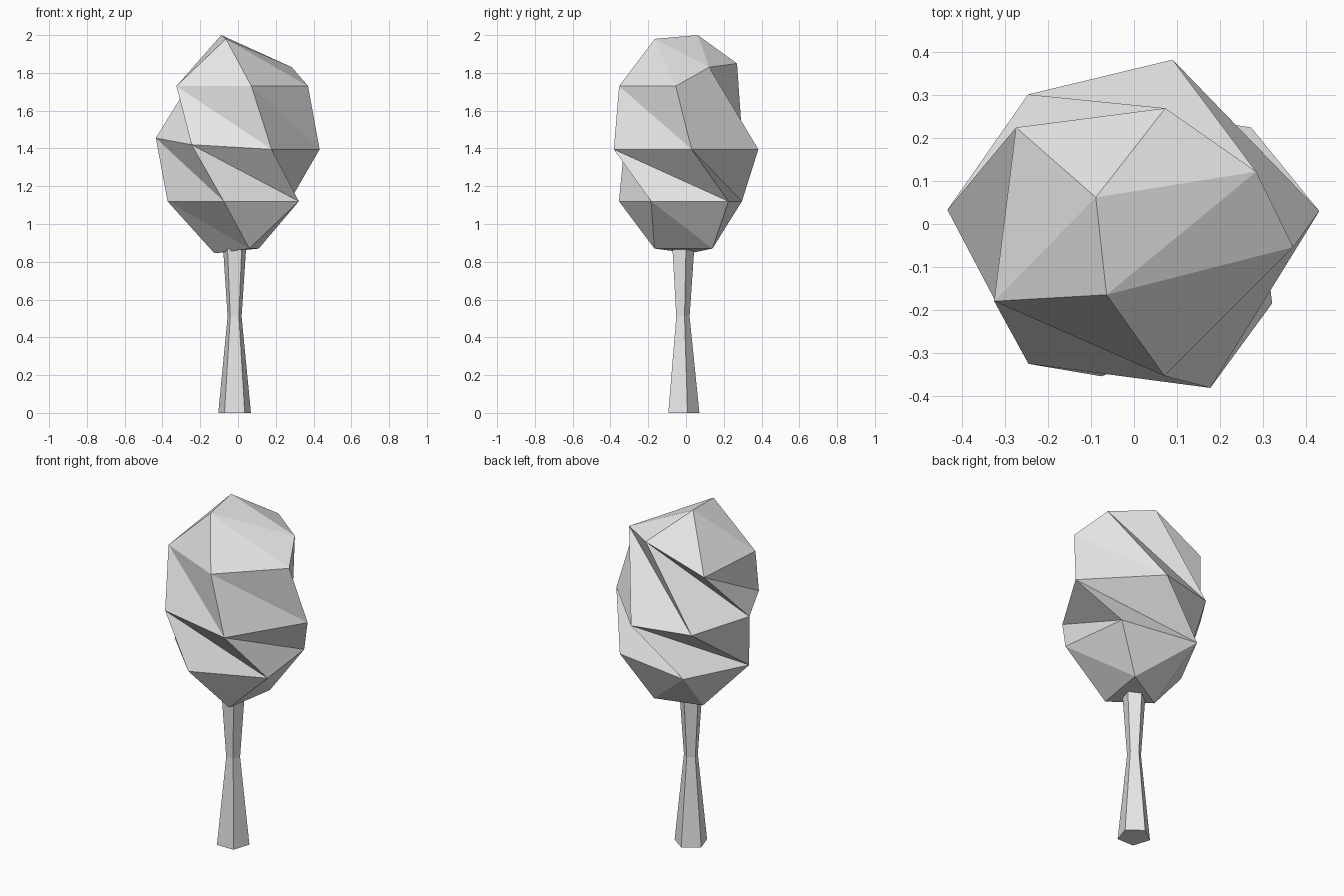
import bpy
import bmesh
from math import cos, sin, radians

if "Cube" in bpy.data.objects:
    bpy.data.objects.remove(bpy.data.objects["Cube"], do_unlink=True)

# One plain colour for the whole tree
grey = bpy.data.materials.new("light_grey")
grey.use_nodes = True
colour = (0.8, 0.8, 0.8, 1)
grey.diffuse_color = colour
grey.node_tree.nodes["Principled BSDF"].inputs["Base Color"].default_value = colour


def finish(bm, name):
    bmesh.ops.recalc_face_normals(bm, faces=bm.faces)
    mesh = bpy.data.meshes.new(name)
    bm.to_mesh(mesh)
    bm.free()
    mesh.materials.append(grey)
    obj = bpy.data.objects.new(name, mesh)
    bpy.context.scene.collection.objects.link(obj)
    return obj


def add_ring(bm, points):
    return [bm.verts.new(p) for p in points]


def stitch(bm, low, high, steps):
    """Join two rings with triangles; each step advances L(ow) or H(igh)."""
    i = j = 0
    for step in steps:
        a, b = low[i % len(low)], high[j % len(high)]
        if step == "L":
            i += 1
            bm.faces.new((a, low[i % len(low)], b))
        else:
            j += 1
            bm.faces.new((a, high[j % len(high)], b))


# Faceted, twisted crown, from the bottom ring to the ridge on top
crown = bmesh.new()
base = add_ring(crown, [(.06, -.167, .87), (.11, .14, .87), (-.125, .02, .845)])
lower = add_ring(crown, [(x, y, 1.12) for x, y in (
    (-.075, -.355), (.322, -.185), (.273, .225), (-.19, .296), (-.373, -.055))])
middle = add_ring(crown, [
    (-.246, -.326, 1.42), (.178, -.382, 1.395), (.432, .03, 1.395),
    (.09, .383, 1.395), (-.247, .302, 1.395), (-.435, .033, 1.455)])
upper = add_ring(crown, [
    (-.326, -.18, 1.73), (.071, -.354, 1.73), (.371, -.054, 1.73),
    (.285, .122, 1.83), (.073, .27, 1.85), (-.275, .225, 1.715)])
ridge = add_ring(crown, [(-.064, -.165, 1.98), (-.089, .062, 2)])

crown.faces.new(base[::-1])
stitch(crown, base, lower, "HLHHLHLH")
stitch(crown, lower, middle, "LHLHLHLHHLH")
stitch(crown, middle, upper, "LH" * 6)
stitch(crown, upper, ridge, "LLLHLLLH")
finish(crown, "crown")

# Five-sided trunk, pinched at the waist
trunk = bmesh.new()
rings = []
for radius, z in ((.091, 0), (.039, .51), (.066, .9)):
    angles = [radians(18 + 72 * k) for k in range(5)]
    rings.append(add_ring(trunk, [
        (-.018 + radius * cos(a), -.02 + radius * sin(a), z) for a in angles]))
for low, high in zip(rings, rings[1:]):
    for k in range(5):
        n = (k + 1) % 5
        trunk.faces.new((low[k], low[n], high[n], high[k]))
trunk.faces.new(rings[0][::-1])
trunk.faces.new(rings[-1])
finish(trunk, "trunk")
